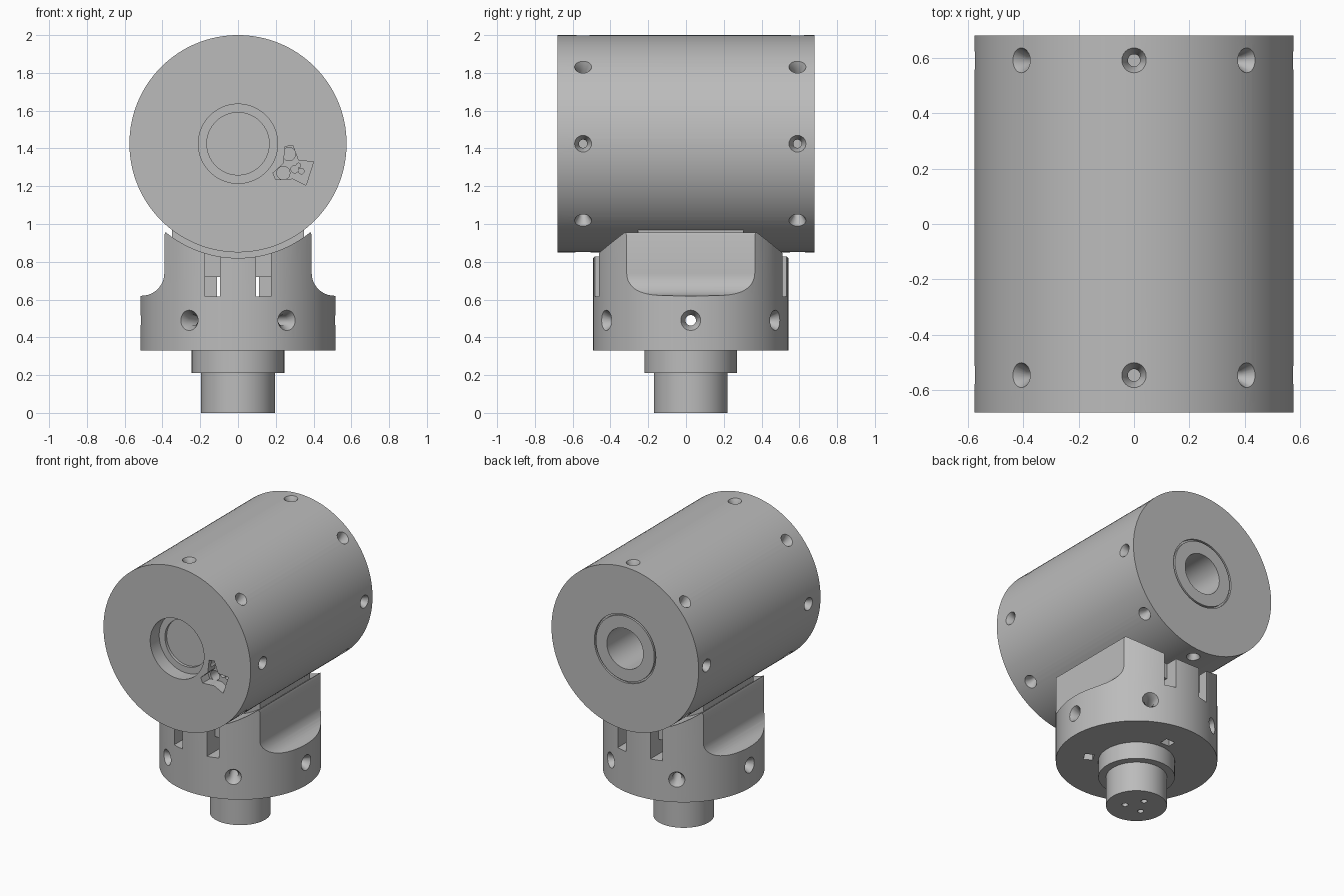
import bpy, bmesh
from math import pi, cos, sin, radians
from mathutils import Matrix, Vector

if "Cube" in bpy.data.objects:
    bpy.data.objects.remove(bpy.data.objects["Cube"], do_unlink=True)

grey = bpy.data.materials.new("machined_grey")
grey.use_nodes = True
grey.diffuse_color = (0.5, 0.5, 0.5, 1)
grey.node_tree.nodes["Principled BSDF"].inputs["Base Color"].default_value = (0.5, 0.5, 0.5, 1)

BY = 0.025                    # base axis in y
HZ, HR = 1.425, 0.575         # housing axis height and radius
BR = 0.517                    # base radius
TOP = 0.615                   # top of the base disc
ALONG_Y = Matrix.Rotation(-pi / 2, 4, "X")


def make(name, bm, matrix):
    bmesh.ops.recalc_face_normals(bm, faces=bm.faces)
    mesh = bpy.data.meshes.new(name)
    bm.transform(matrix)
    bm.to_mesh(mesh)
    bm.free()
    mesh.materials.append(grey)
    ob = bpy.data.objects.new(name, mesh)
    bpy.context.collection.objects.link(ob)
    return ob


def lathe(name, profile, matrix=Matrix(), segs=96):
    """Closed solid of revolution about z from (radius, height) points."""
    bm = bmesh.new()
    rings = [[bm.verts.new((r * cos(2 * pi * i / segs), r * sin(2 * pi * i / segs), z))
              for i in range(segs)] for r, z in profile]
    for a, b in zip(rings, rings[1:]):
        for i in range(segs):
            j = (i + 1) % segs
            bm.faces.new((a[i], a[j], b[j], b[i]))
    bm.faces.new(rings[0])
    bm.faces.new(rings[-1])
    return make(name, bm, matrix)


def prism(name, points, y0, y1, matrix=Matrix()):
    """Polygon in xz extruded along y."""
    bm = bmesh.new()
    face = bm.faces.new([bm.verts.new((x, y0, z)) for x, z in points])
    new = bmesh.ops.extrude_face_region(bm, geom=[face])["geom"]
    bmesh.ops.translate(bm, vec=(0, y1 - y0, 0),
                        verts=[v for v in new if isinstance(v, bmesh.types.BMVert)])
    return make(name, bm, matrix)


def box(name, x0, x1, y0, y1, z0, z1, matrix=Matrix()):
    return prism(name, [(x0, z0), (x1, z0), (x1, z1), (x0, z1)], y0, y1, matrix)


def boolean(ob, cutter, operation="DIFFERENCE"):
    mod = ob.modifiers.new("cut", "BOOLEAN")
    mod.operation, mod.object, mod.solver = operation, cutter, "EXACT"
    bpy.context.view_layer.objects.active = ob
    bpy.ops.object.modifier_apply(modifier=mod.name)
    bpy.data.objects.remove(cutter, do_unlink=True)


def screw_hole(direction, surface, outer, inner, depth):
    """Countersunk hole whose axis points outwards along direction."""
    d = Vector(direction)
    place = Matrix.Translation(surface) @ d.to_track_quat("Z", "Y").to_matrix().to_4x4()
    return lathe("hole_cutter", [(inner, -depth), (inner, -0.045), (outer, 0.0),
                                 (outer, 0.05)], place, 24)


# Horizontal cylindrical housing
housing = lathe("housing", [(HR, -0.68), (HR, 0.68)],
                Matrix.Translation((0, 0, HZ)) @ ALONG_Y, 128)
axis = Matrix.Translation((0, 0, HZ)) @ ALONG_Y

# Front stepped recess, rear bore and rear ring groove
boolean(housing, lathe("recess", [(0.21, -0.8), (0.21, -0.58)], axis))
boolean(housing, lathe("inner_recess", [(0.165, -0.6), (0.165, -0.56)], axis))
boolean(housing, lathe("bore", [(0.142, 0.25), (0.142, 0.8)], axis))
boolean(housing, lathe("groove", [(0.24, 0.665), (0.24, 0.8)], axis))
lathe("rear_ring", [(0.228, 0.64), (0.228, 0.68)], axis)
ring = bpy.data.objects["rear_ring"]
boolean(ring, lathe("ring_bore", [(0.142, 0.5), (0.142, 0.8)], axis))

# Star-shaped cable pocket with small wire holes
star = [(0.25, 1.41), (0.29, 1.415), (0.32, 1.335), (0.40, 1.33), (0.36, 1.205),
        (0.29, 1.24), (0.20, 1.235), (0.185, 1.27), (0.24, 1.32)]
boolean(housing, prism("pocket", star, -0.8, -0.6))
for x, z, r in [(0.27, 1.37, 0.035), (0.24, 1.27, 0.035), (0.30, 1.29, 0.02),
                (0.335, 1.28, 0.015), (0.32, 1.31, 0.012)]:
    boolean(housing, lathe("wire_hole", [(r, -0.65), (r, -0.5)],
                           Matrix.Translation((x, 0, z)) @ ALONG_Y, 20))

# Two rings of eight countersunk screw holes
for y in (-0.545, 0.59):
    for k in range(8):
        d = Vector((cos(k * pi / 4), 0, sin(k * pi / 4)))
        boolean(housing, screw_hole(d, Vector((0, y, HZ)) + d * HR, 0.045, 0.022, 0.14))

# Base disc with six radial screw holes
centre = Matrix.Translation((0, BY, 0))
base = lathe("base_disc", [(BR, 0.33), (BR, TOP)], centre, 128)
for k in range(6):
    d = Vector((cos(k * pi / 3), sin(k * pi / 3), 0))
    depth = 0.6 if k in (0, 3) else 0.2
    boolean(base, screw_hole(d, Vector((0, BY, 0.49)) + d * BR, 0.054, 0.028, depth))

# Square holes in the underside
for angle in (90, 210, 330):
    turn = centre @ Matrix.Rotation(radians(angle), 4, "Z")
    boolean(base, box("square_hole", 0.28, 0.34, -0.035, 0.035, 0.2, 0.42, turn))

# Saddle body: round column with flat filleted sides
half = [(0.6, 0.55), (0.6, 0.62)]
half += [(0.51 - 0.12 * sin(a), 0.74 - 0.12 * cos(a))
         for a in [i * pi / 20 for i in range(11)]]
half += [(0.39, 0.94), (0.385, 0.955), (0.37, 0.963)]
outline = half + [(-x, z) for x, z in reversed(half)]
body = lathe("saddle_body", [(BR, TOP), (BR, 1.0)], centre, 128)
boolean(body, prism("side_trim", outline, -0.8, 0.8), "INTERSECT")
boolean(body, lathe("saddle_cut", [(0.605, -0.8), (0.605, 0.8)], axis, 128))

# Vertical slots with deeper pockets and a slit running through
for sx in (-1, 1):
    for sy in (-1, 1):
        for depth, top in ((0.10, 1.0), (0.22, 0.72)):
            x0, x1 = sorted((sx * 0.095, sx * 0.175))
            y0, y1 = sorted((BY + sy * 0.6, BY + sy * (BR - depth)))
            boolean(body, box("slot", x0, x1, y0, y1, 0.55, top))
    x0, x1 = sorted((sx * 0.095, sx * 0.11))
    boolean(body, box("slit", x0, x1, -0.8, 0.8, 0.55, 0.72))

# Bridge joining the saddle to the housing
box("saddle_bridge", -0.35, 0.35, BY - 0.28, BY + 0.28, 0.75, 1.0)

# Neck and connector stem with three pin holes
lathe("neck", [(0.245, 0.21), (0.245, 0.34)], centre)
stem = lathe("connector_stem", [(0.195, 0), (0.195, 0.22)], centre)
for k in range(3):
    a = pi / 2 + k * 2 * pi / 3
    boolean(stem, lathe("pin_hole", [(0.02, -0.1), (0.02, 0.1)],
                        Matrix.Translation((0.075 * cos(a), BY + 0.075 * sin(a), 0)), 20))

# Smooth curved surfaces, keep edges sharp
bpy.ops.object.select_all(action="DESELECT")
for ob in bpy.context.scene.objects:
    if ob.type == "MESH":
        ob.select_set(True)
        bpy.context.view_layer.objects.active = ob
bpy.ops.object.shade_smooth_by_angle(angle=radians(30))
